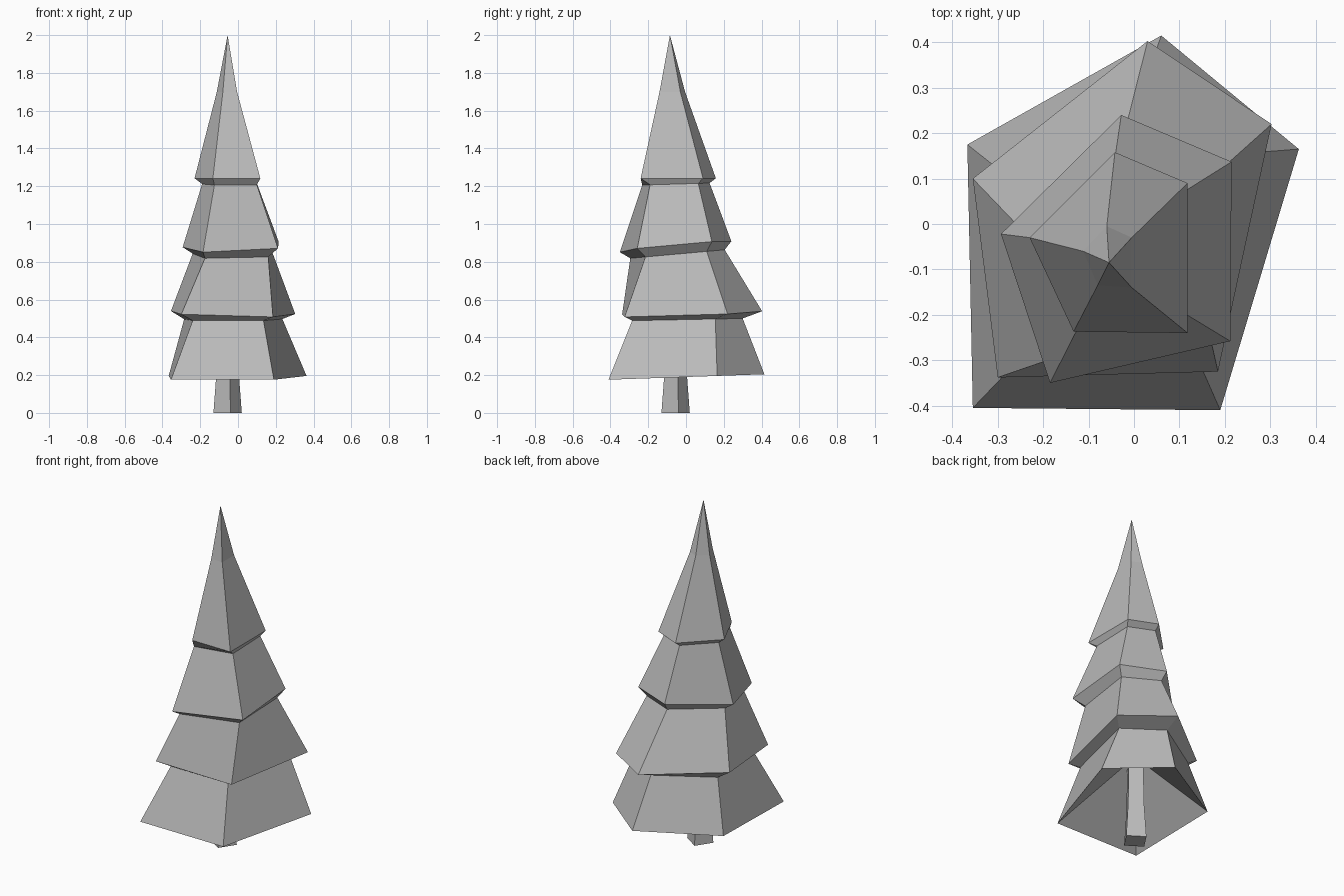
import bpy
import bmesh
from mathutils import Vector

default_cube = bpy.data.objects.get("Cube")
if default_cube:
    bpy.data.objects.remove(default_cube, do_unlink=True)


def make_material(name, value):
    material = bpy.data.materials.new(name)
    material.use_nodes = True
    colour = (value, value, value, 1.0)
    material.diffuse_color = colour
    material.node_tree.nodes["Principled BSDF"].inputs["Base Color"].default_value = colour
    return material


def ring(height, outline, tilt_x=0.0, tilt_y=0.0):
    """Closed outline lying on a gently tilted plane."""
    return [Vector((x, y, height + tilt_x * x + tilt_y * y)) for x, y in outline]


def loft(name, rings, material, tip=None, cap_start=True, cap_end=False):
    """Flat-shaded skin through a stack of rings, ending in a tip or a cap."""
    bm = bmesh.new()
    loops = [[bm.verts.new(point) for point in points] for points in rings]
    sides = len(loops[0])
    for lower, upper in zip(loops, loops[1:]):
        for i in range(sides):
            j = (i + 1) % sides
            bm.faces.new((lower[i], lower[j], upper[j], upper[i]))
    if tip is not None:
        top = bm.verts.new(tip)
        for i in range(sides):
            bm.faces.new((loops[-1][i], loops[-1][(i + 1) % sides], top))
    if cap_start:
        bm.faces.new(reversed(loops[0]))
    if cap_end:
        bm.faces.new(loops[-1])
    bmesh.ops.recalc_face_normals(bm, faces=bm.faces)
    mesh = bpy.data.meshes.new(name)
    bm.to_mesh(mesh)
    bm.free()
    mesh.materials.append(material)
    tree_part = bpy.data.objects.new(name, mesh)
    bpy.context.collection.objects.link(tree_part)
    return tree_part


grey = make_material("plain grey", 0.5)

# Trunk: a slightly turned square post that narrows upward
corner = Vector((0.015, -0.075))
centre = Vector((-0.055, -0.055))
corners = [corner]
for _ in range(3):
    last = corners[-1]
    corners.append(Vector((-last.y, last.x)))


def trunk_ring(height, scale):
    return ring(height, [centre + c * scale for c in corners])


loft("trunk", [trunk_ring(0, 1), trunk_ring(0.2, 0.8), trunk_ring(0.52, 0.7)],
     grey, cap_end=True)

# Foliage: uneven five-sided skirts, each a wide rim drawn in to a narrow waist
bottom_rim = ring(0.19, [(-.355, -.405), (.19, -.41), (.363, .165), (.06, .415), (-.367, .175)], tilt_y=0.035)
bottom_waist = ring(0.494, [(-.24, -.285), (.135, -.285), (.235, .155), (.02, .3), (-.285, .11)], tilt_y=0.02)
lower_rim = ring(0.525, [(-.3, -.338), (.185, -.325), (.303, .22), (.03, .403), (-.355, .1)], -0.03, 0.035)
lower_waist = ring(0.845, [(-.175, -.295), (.16, -.215), (.18, .11), (-.02, .205), (-.24, -.02)], tilt_y=0.09)
upper_rim = ring(0.888, [(-.185, -.35), (.212, -.258), (.215, .137), (-.028, .24), (-.293, -.022)], 0.03, 0.09)
upper_waist = ring(1.213, [(-.125, -.232), (.1, -.19), (.1, .065), (-.045, .125), (-.19, -.035)], tilt_y=0.03)
top_rim = ring(1.242, [(-.133, -.237), (.118, -.24), (.118, .09), (-.042, .158), (-.23, -.03)])
neck = ring(1.7, [(-.08, -.135), (-.005, -.14), (-.005, -.03), (-.06, -.005), (-.112, -.06)])

# Hollow underside rising from the bottom rim to the trunk
hub = sum(bottom_rim, Vector()) / len(bottom_rim)
underside = []
for point in bottom_rim:
    inward = (point - hub) * 0.13
    underside.append(Vector((centre.x + inward.x, centre.y + inward.y, 0.48)))

loft("foliage",
     [underside, bottom_rim, bottom_waist, lower_rim, lower_waist,
      upper_rim, upper_waist, top_rim, neck],
     grey, tip=(-0.055, -0.085, 2.0))
